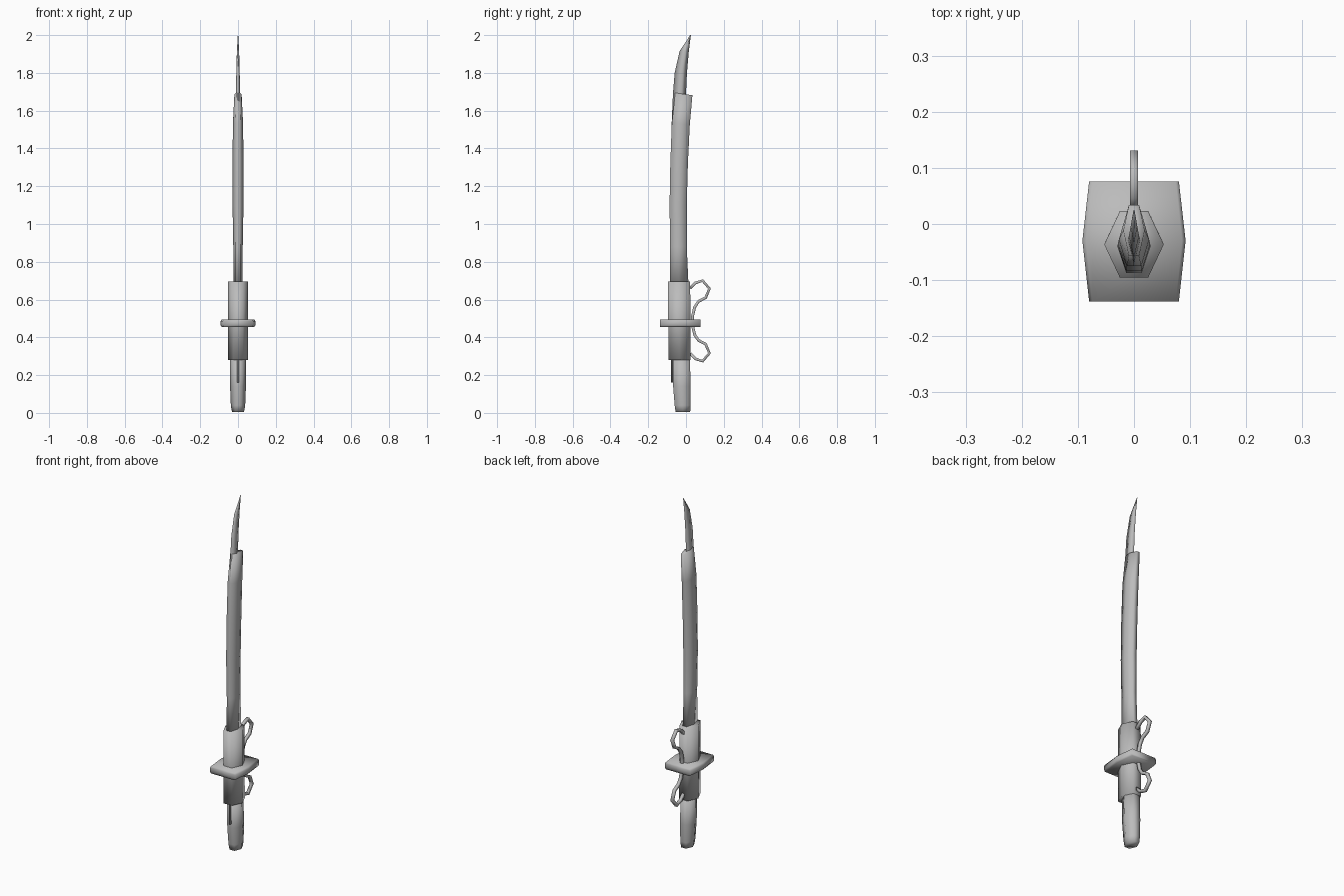
import bpy, bmesh
from mathutils import Vector

cube = bpy.data.objects.get("Cube")
if cube:
    bpy.data.objects.remove(cube, do_unlink=True)

steel = bpy.data.materials.new("steel_grey")
steel.use_nodes = True
GREY = (0.5, 0.5, 0.5, 1)
steel.diffuse_color = GREY
steel.node_tree.nodes["Principled BSDF"].inputs["Base Color"].default_value = GREY


def finish(name, bm):
    bmesh.ops.recalc_face_normals(bm, faces=bm.faces)
    for f in bm.faces:
        f.smooth = True
    me = bpy.data.meshes.new(name)
    bm.to_mesh(me)
    bm.free()
    me.materials.append(steel)
    ob = bpy.data.objects.new(name, me)
    bpy.context.collection.objects.link(ob)
    return ob


def skin(bm, rings):
    """Bridge successive closed rings of points and cap both ends."""
    loops = [[bm.verts.new(p) for p in r] for r in rings]
    n = len(loops[0])
    for a, b in zip(loops, loops[1:]):
        for i in range(n):
            j = (i + 1) % n
            bm.faces.new((a[i], a[j], b[j], b[i]))
    bm.faces.new(loops[0][::-1])
    bm.faces.new(loops[-1])


def hex_bar(name, stations, flat=0.48):
    """Six-sided bar; stations are z, front y, back y, half width, back lift."""
    bm = bmesh.new()
    rings = []
    for z, y0, y1, w, lift in stations:
        m, e = (y0 + y1) / 2, w * flat
        rings.append([(-w, m, z), (-e, y0, z + lift), (e, y0, z + lift),
                      (w, m, z), (e, y1, z - lift), (-e, y1, z - lift)])
    skin(bm, rings)
    return finish(name, bm)


# Grip, collar and curved scabbard
hex_bar("grip", [(0.005, -0.055, 0.022, 0.032, 0), (0.04, -0.06, 0.025, 0.038, 0),
                 (0.14, -0.068, 0.025, 0.042, 0), (0.30, -0.07, 0.02, 0.042, 0)])
hex_bar("collar", [(0.28, -0.093, 0.025, 0.053, 0), (0.695, -0.095, 0.022, 0.053, 0)])
hex_bar("scabbard", [(0.66, -0.085, 0.014, 0.025, 0), (0.88, -0.084, 0.004, 0.025, 0),
                     (1.10, -0.087, 0.004, 0.029, 0), (1.32, -0.083, 0.01, 0.029, 0),
                     (1.53, -0.075, 0.02, 0.027, 0.005),
                     (1.688, -0.057, 0.034, 0.019, 0.006)])

# Blade with a diamond section, running through to the grip
bm = bmesh.new()
blade = [(0.16, -0.08, -0.03, 0.014), (0.7, -0.08, -0.03, 0.014),
         (1.3, -0.08, -0.02, 0.013), (1.53, -0.076, -0.01, 0.013),
         (1.69, -0.069, 0.0, 0.011), (1.80, -0.06, 0.005, 0.009),
         (1.915, -0.034, 0.015, 0.006), (2.0, 0.022, 0.026, 0.001)]
skin(bm, [[(-w, y0 * 0.4 + y1 * 0.6, z), (0, y0, z),
           (w, y0 * 0.4 + y1 * 0.6, z), (0, y1, z)] for z, y0, y1, w in blade])
finish("blade", bm)

# Guard plate with bowed sides and softened rim
bm = bmesh.new()
outline = [(0.08, 0.076), (-0.08, 0.076), (-0.092, -0.03),
           (-0.08, -0.138), (0.08, -0.138), (0.092, -0.03)]
skin(bm, [[(x * s, y, z) for x, y in outline]
          for z, s in ((0.455, 0.93), (0.464, 1), (0.486, 1), (0.495, 0.93))])
finish("guard", bm)

# Pair of wire hooks mirrored about the guard
MID = 0.487
upper = [(0.022, 0.66), (0.05, 0.688), (0.088, 0.70), (0.124, 0.658),
         (0.104, 0.61), (0.066, 0.59), (0.046, 0.56), (0.034, 0.51)]
path = [Vector((0, y, z)) for y, z in upper]
path += [Vector((0, p.y, 2 * MID - p.z)) for p in reversed(path)]
R = 0.0075
rings = []
for i, p in enumerate(path):
    t = (path[min(i + 1, len(path) - 1)] - path[max(i - 1, 0)]).normalized()
    side = Vector((0, -t.z, t.y)) * R
    across = Vector((R, 0, 0))
    rings.append([p + side + across, p + side - across,
                  p - side - across, p - side + across])
bm = bmesh.new()
skin(bm, rings)
finish("hooks", bm)
